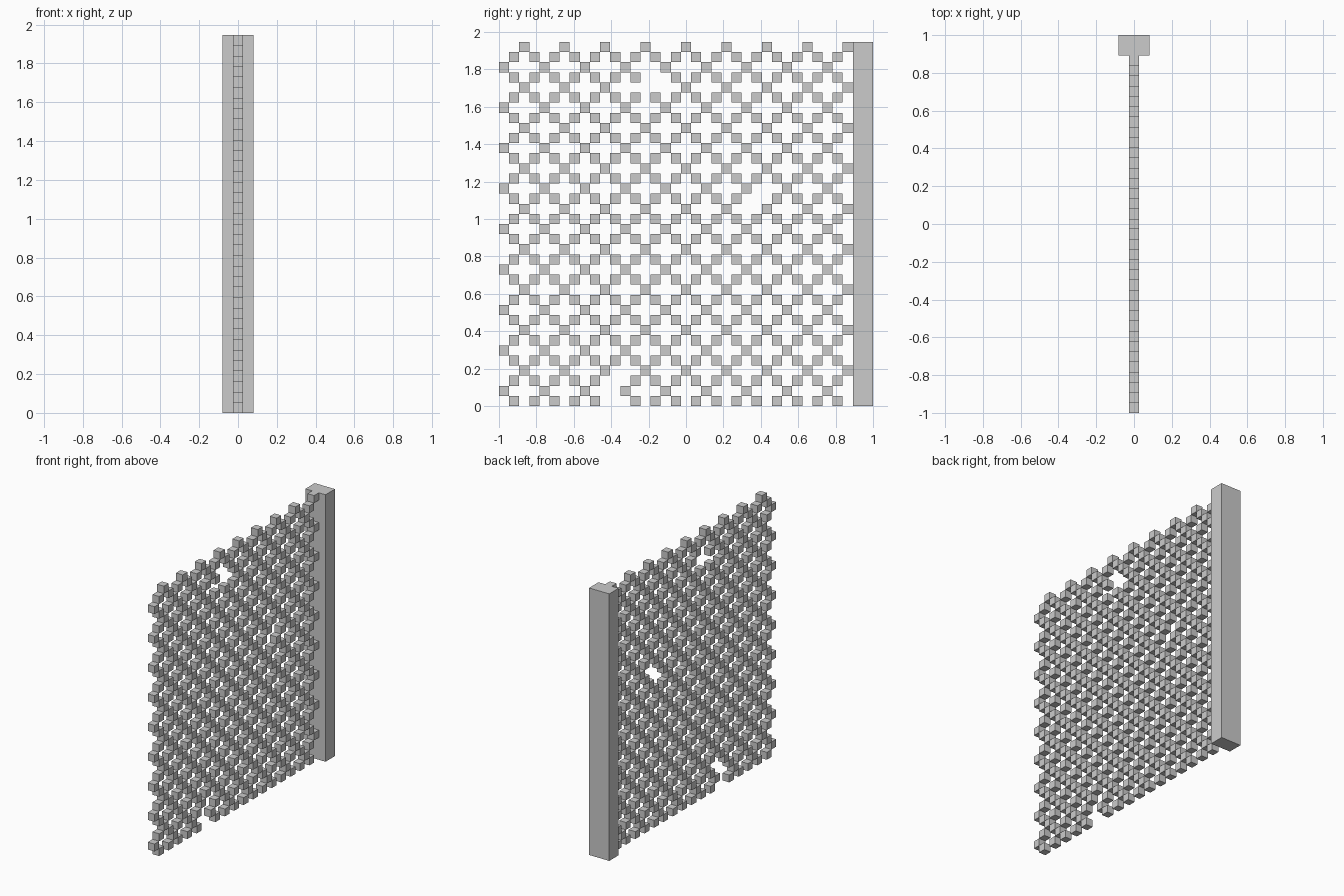
import bpy, bmesh
from mathutils import Matrix, Vector

if "Cube" in bpy.data.objects:
    bpy.data.objects.remove(bpy.data.objects["Cube"])

C = 2 / 37            # size of one grid cell
COLS, ROWS = 35, 36   # extent of the lattice


def add_box(bm, center, size):
    m = Matrix.Translation(Vector(center)) @ Matrix.Diagonal((*size, 1))
    bmesh.ops.create_cube(bm, size=1, matrix=m)


def finish(bm, name):
    mesh = bpy.data.meshes.new(name)
    bm.to_mesh(mesh)
    bm.free()
    obj = bpy.data.objects.new(name, mesh)
    bpy.context.collection.objects.link(obj)
    return obj


# Lattice of cubes touching at their edges, rows counted from the top
missing = {(14, 4), (15, 3), (25, 15), (11, 33), (11, 35)}


def filled(col, row):
    if (col, row) in missing:
        return False
    if row % 2:
        return col % 2 == 1
    return col % 4 == (2 if row % 4 == 0 else 0)


bm = bmesh.new()
for row in range(ROWS):
    for col in range(COLS):
        if filled(col, row):
            add_box(bm, (0, -1 + (col + 0.5) * C, (ROWS - row - 0.5) * C), (C, C, C))
finish(bm, "lattice_mesh")

# Solid upright post at the back edge
bm = bmesh.new()
add_box(bm, (0, 1 - C, ROWS * C / 2), (3 * C, 2 * C, ROWS * C))
finish(bm, "post")
